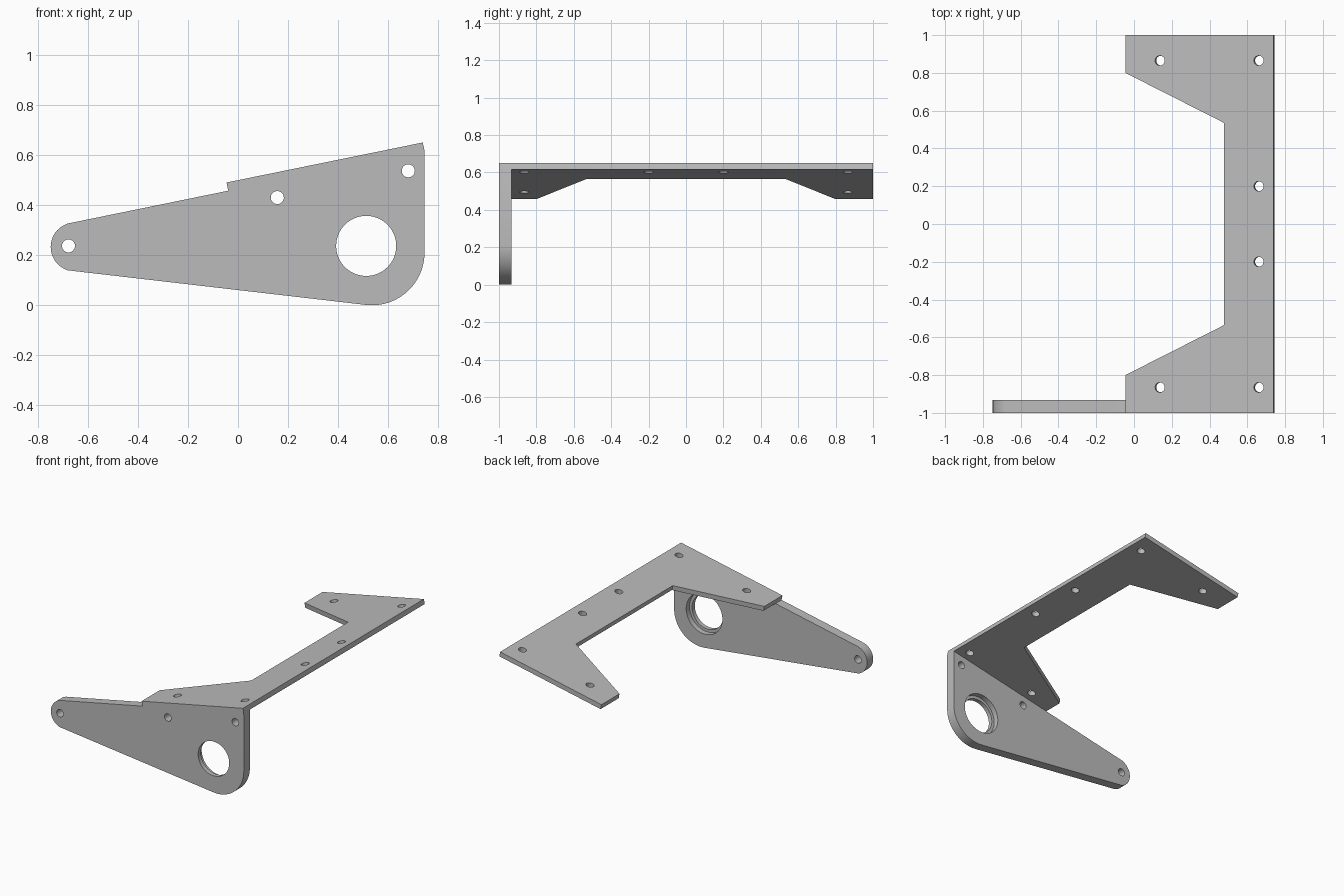
import bpy, bmesh, math
from mathutils import Matrix, Vector

if "Cube" in bpy.data.objects:
    bpy.data.objects.remove(bpy.data.objects["Cube"])

grey = bpy.data.materials.new("plain_grey")
grey.diffuse_color = (0.5, 0.5, 0.5, 1)
grey.use_nodes = True
grey.node_tree.nodes["Principled BSDF"].inputs["Base Color"].default_value = grey.diffuse_color

TILT = math.atan(0.2038)          # slope of the top plate
THICK = 0.0335                    # top plate thickness
CORNER = Vector((0.738, 0, 0.65))  # upper right edge of the bracket
LENGTH = 0.80                     # top plate length along the slope


def extrude(name, points, vec):
    """Solid made from a planar outline pushed along vec."""
    bm = bmesh.new()
    face = bm.faces.new([bm.verts.new(p) for p in points])
    new = bmesh.ops.extrude_face_region(bm, geom=[face])["geom"]
    bmesh.ops.translate(bm, vec=vec, verts=[v for v in new if isinstance(v, bmesh.types.BMVert)])
    bmesh.ops.recalc_face_normals(bm, faces=bm.faces)
    mesh = bpy.data.meshes.new(name)
    bm.to_mesh(mesh)
    bm.free()
    mesh.materials.append(grey)
    obj = bpy.data.objects.new(name, mesh)
    bpy.context.collection.objects.link(obj)
    return obj


def arc(cx, cz, r, a0, a1, n):
    return [(cx + r * math.cos(math.radians(a0 + (a1 - a0) * i / n)), -1,
             cz + r * math.sin(math.radians(a0 + (a1 - a0) * i / n))) for i in range(n + 1)]


def combine(obj, other, operation):
    mod = obj.modifiers.new(operation.lower(), "BOOLEAN")
    mod.operation, mod.solver, mod.object = operation, "EXACT", other
    bpy.context.view_layer.objects.active = obj
    bpy.ops.object.modifier_apply(modifier=mod.name)
    bpy.data.objects.remove(other)


def drill(obj, centre, direction, r, depth, sides=32):
    """Round hole starting at centre and running along direction."""
    d = Vector(direction).normalized()
    rot = d.to_track_quat("Z", "Y").to_matrix()
    pts = [Vector(centre) + rot @ Vector((r * math.cos(t), r * math.sin(t), 0))
           for t in (2 * math.pi * i / sides for i in range(sides))]
    combine(obj, extrude("hole_cutter", pts, d * depth), "DIFFERENCE")


along = Vector((math.cos(TILT), 0, math.sin(TILT)))
normal = Vector((-math.sin(TILT), 0, math.cos(TILT)))


def on_slope(x, y):
    """Point of the sloped top surface above x, y."""
    return Vector((x, y, CORNER.z + (x - CORNER.x) * math.tan(TILT)))


# Side plate: rounded arm end, rounded lower corner, stepped upper edge
end = CORNER - along * LENGTH
low_end, low_corner = end - normal * THICK, CORNER - normal * THICK
outline = (arc(-0.65, 0.233, 0.098, 107, 253, 24)
           + arc(0.535, 0.21, 0.21, 263.4, 360, 24)
           + [(p.x, -1, p.z) for p in (low_corner, CORNER, end, low_end)])
bracket = extrude("bracket", outline, (0, 0.067, 0))

# Sloped C-shaped top plate
half = [(end.x, 0.80), (0.477, 0.535)]
plan = [(CORNER.x, 1), (end.x, 1)] + half
plan += [(x, -y) for x, y in reversed(plan)]
top_plate = extrude("top_plate", [on_slope(x, y) for x, y in plan], -normal * THICK)
combine(bracket, top_plate, "UNION")

# Screw holes through the top plate
for x, y in ((0.137, 0.865), (0.66, 0.865), (0.66, 0.2)):
    for s in (1, -1):
        drill(bracket, on_slope(x, y * s) + normal * 0.02, -normal, 0.026, 0.07)

# Screw holes, bearing hole and its recess in the side plate
for x, z in ((-0.677, 0.237), (0.157, 0.43), (0.68, 0.537)):
    drill(bracket, (x, -1.05, z), (0, 1, 0), 0.026, 0.15)
drill(bracket, (0.512, -1.05, 0.237), (0, 1, 0), 0.12, 0.15, 64)
drill(bracket, (0.512, -0.9, 0.237), (0, -1, 0), 0.14, 0.07, 64)

# Smooth the rounded walls, keep the edges sharp
bpy.context.view_layer.objects.active = bracket
bracket.select_set(True)
bpy.ops.object.shade_smooth_by_angle(angle=math.radians(25))
